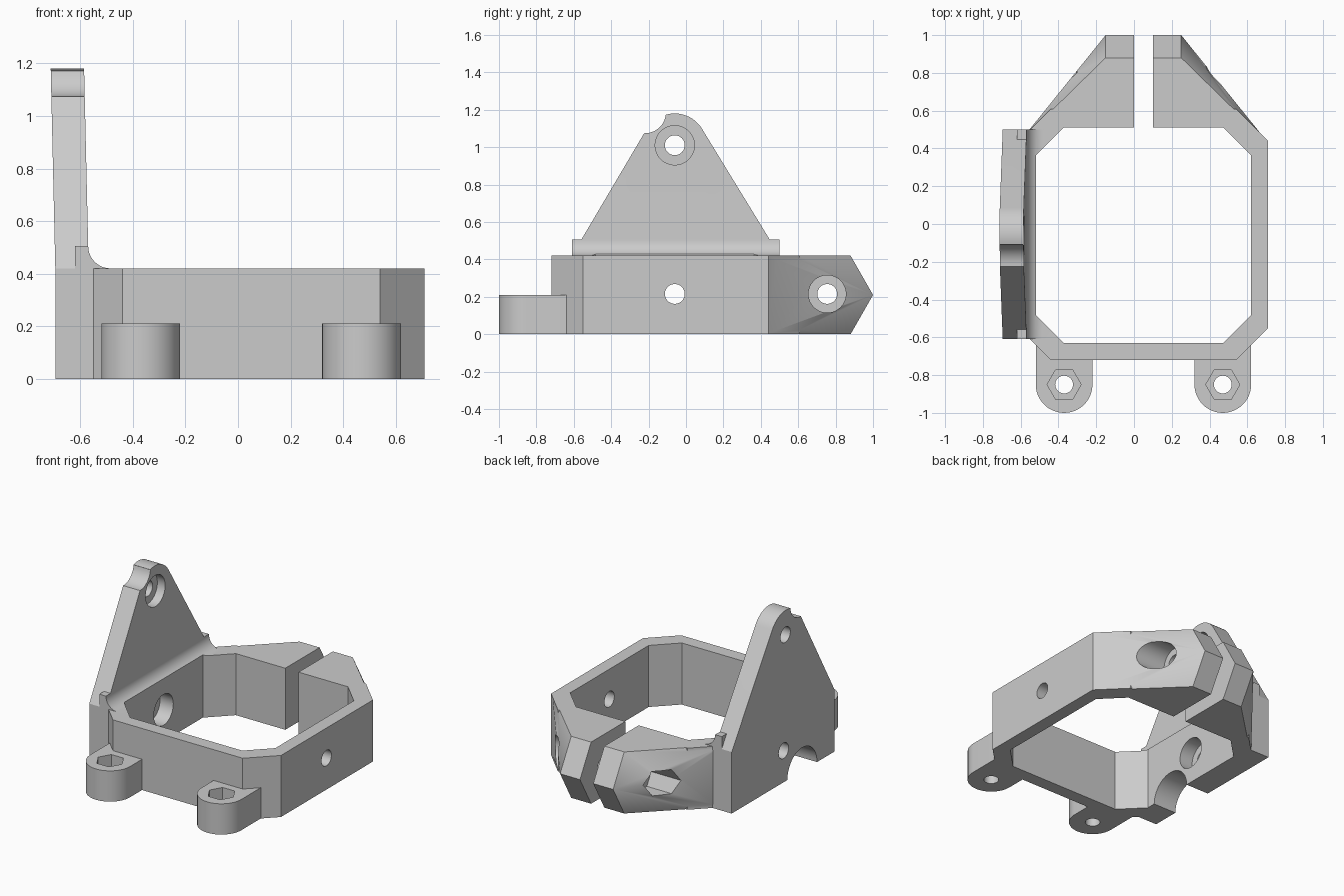
import bpy, bmesh
from math import cos, sin, pi, radians
from mathutils import Vector

if "Cube" in bpy.data.objects:
    bpy.data.objects.remove(bpy.data.objects["Cube"], do_unlink=True)

H = 0.42          # ring height
MID = 0.05        # ring centre in x
HOLE_Y, HOLE_Z = -0.06, 0.215

grey = bpy.data.materials.new("plain grey")
grey.use_nodes = True
colour = (0.6, 0.6, 0.6, 1)
grey.diffuse_color = colour
grey.node_tree.nodes["Principled BSDF"].inputs["Base Color"].default_value = colour


def finish(name, bm):
    bmesh.ops.recalc_face_normals(bm, faces=bm.faces)
    me = bpy.data.meshes.new(name)
    bm.to_mesh(me)
    bm.free()
    me.materials.append(grey)
    ob = bpy.data.objects.new(name, me)
    bpy.context.collection.objects.link(ob)
    return ob


def prism(name, profile, axis, lo, hi):
    """Extrude a 2D profile along an axis; the profile uses the other two axes in order."""
    bm = bmesh.new()

    def place(p, t):
        c = list(p)
        c.insert(axis, t)
        return bm.verts.new(c)
    a = [place(p, lo) for p in profile]
    b = [place(p, hi) for p in profile]
    bm.faces.new(a)
    bm.faces.new(b[::-1])
    for i in range(len(a)):
        j = (i + 1) % len(a)
        bm.faces.new((a[i], a[j], b[j], b[i]))
    return finish(name, bm)


def hull(name, points):
    bm = bmesh.new()
    for p in points:
        bm.verts.new(p)
    bmesh.ops.convex_hull(bm, input=bm.verts)
    bmesh.ops.dissolve_limit(bm, angle_limit=0.01, verts=bm.verts, edges=bm.edges)
    return finish(name, bm)


def arc(cx, cy, r, start, end, n):
    steps = [radians(start + (end - start) * i / n) for i in range(n + 1)]
    return [(cx + r * cos(t), cy + r * sin(t)) for t in steps]


def round_cut(y, z, r, lo, hi, n=48):
    return prism("cutter", arc(y, z, r, 0, 360, n)[:-1], 0, lo, hi)


def rect(x0, x1, y0, y1):
    return [(x0, y0), (x1, y0), (x1, y1), (x0, y1)]


def octagon(x0, x1, y0, y1, c):
    return [(x0 + c, y0), (x1 - c, y0), (x1, y0 + c), (x1, y1 - c),
            (x1 - c, y1), (x0 + c, y1), (x0, y1 - c), (x0, y0 + c)]


def combine(target, other, operation):
    mod = target.modifiers.new("join", 'BOOLEAN')
    mod.operation, mod.object, mod.solver = operation, other, 'EXACT'
    bpy.context.view_layer.objects.active = target
    bpy.ops.object.modifier_apply(modifier=mod.name)
    bpy.data.objects.remove(other, do_unlink=True)


# Octagonal ring
body = prism("clamp_bracket", octagon(-0.61, 0.71, -0.72, 0.61, 0.17), 2, 0, H)
parts, cuts = [], []

# Tapered clamp lugs at the back
for side in (-1, 1):
    pts = []
    for d in (0.05, 0.20):
        x = MID + side * d
        pts += [(x, 0.45, 0), (x, 0.45, H), (x, 0.88, 0), (x, 0.88, H), (x, 1, H / 2)]
    for d, y in ((0.66, 0.43), (0.60, 0.36)):
        pts += [(MID + side * d, y, 0), (MID + side * d, y, H)]
    parts.append(hull("clamp_lug", pts))

# Mounting feet with bolt holes and hexagonal nut pockets
for side in (-1, 1):
    x = MID + side * 0.42
    outline = arc(x, -0.85, 0.15, 180, 360, 24) + [(x + 0.15, -0.6), (x - 0.15, -0.6)]
    parts.append(prism("foot", outline, 2, 0, 0.21))
    cuts.append(prism("cutter", arc(x, -0.85, 0.047, 0, 360, 40)[:-1], 2, -0.1, 0.3))
    cuts.append(prism("cutter", arc(x, -0.85, 0.09, 0, 360, 6)[:-1], 2, 0.11, 0.3))

# Upright triangular plate: base, leaning upper part and root fillet
parts.append(prism("plate_base", rect(-0.61, 0.5, 0, H), 0, -0.695, -0.5))
outline = [(0.5, H)] + arc(-0.06, 1.01, 0.17, 31, 107, 14)
outline += arc(-0.22, 1.187, 0.113, -8, -92, 10) + [(-0.61, H)]
upper = prism("plate_upper", outline, 0, -0.695, -0.568)
for v in upper.data.vertices:
    v.co.x -= 0.023 * (v.co.z - H)
parts.append(upper)
fillet = arc(-0.485, 0.505, 0.085, 180, 270, 10)
parts.append(prism("plate_fillet", [(-0.62, 0.505)] + fillet
                   + [(-0.485, 0.38), (-0.62, 0.38)], 1, -0.61, 0.5))

# Ring opening and the clamp slit
cuts.append(prism("cutter", octagon(-0.52, 0.62, -0.63, 0.51, 0.147), 2, -0.2, 0.7))
cuts.append(prism("cutter", rect(0, 0.10, 0.3, 1.2), 2, -0.2, 0.7))

# Side holes, with a recess on the inner face of the plate side
cuts.append(round_cut(HOLE_Y, HOLE_Z, 0.053, -1, 1))
cuts.append(round_cut(HOLE_Y, HOLE_Z, 0.105, -0.62, -0.3))

# Plate top hole with recess, and the rounded notch under the plate
cuts.append(round_cut(HOLE_Y, 1.01, 0.053, -1, 0))
cuts.append(round_cut(HOLE_Y, 1.01, 0.105, -0.64, -0.3))
cuts.append(round_cut(-0.26, 0, 0.16, -1, -0.4))

# Clamp bolt hole, screw head recess and nut pocket
cuts.append(round_cut(0.755, HOLE_Z, 0.053, -1, 1))
cuts.append(round_cut(0.755, HOLE_Z, 0.1, 0.3, 1))
cuts.append(round_cut(0.755, HOLE_Z, 0.095, -1, -0.2, 6))

for part in parts:
    combine(body, part, 'UNION')
for cut in cuts:
    combine(body, cut, 'DIFFERENCE')

bpy.ops.object.select_all(action='DESELECT')
body.select_set(True)
bpy.context.view_layer.objects.active = body
bpy.ops.object.shade_smooth_by_angle(angle=radians(25))
